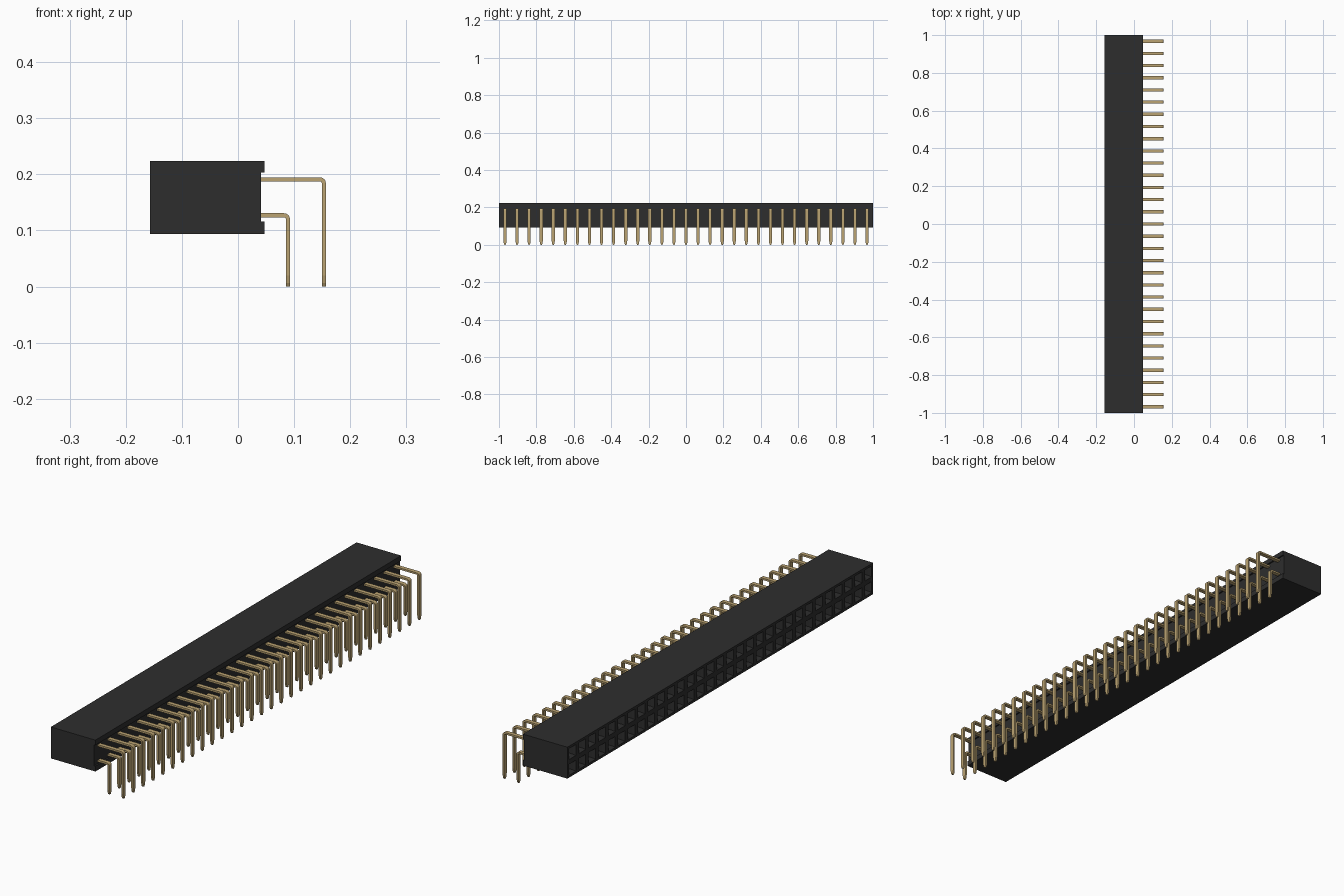
import bpy, bmesh
from math import sin, cos, pi
from mathutils import Matrix, Vector

default = bpy.data.objects.get("Cube")
if default:
    bpy.data.objects.remove(default, do_unlink=True)

COUNT = 31
PITCH = 2 / COUNT
FRONT, BACK, LIP = -0.157, 0.041, 0.047
BOTTOM, TOP = 0.094, 0.224


def material(name, rgb):
    mat = bpy.data.materials.new(name)
    mat.use_nodes = True
    mat.diffuse_color = (*rgb, 1)
    mat.node_tree.nodes["Principled BSDF"].inputs["Base Color"].default_value = (*rgb, 1)
    return mat


def add_object(name, bm, mat):
    bmesh.ops.recalc_face_normals(bm, faces=bm.faces)
    mesh = bpy.data.meshes.new(name)
    bm.to_mesh(mesh)
    bm.free()
    mesh.materials.append(mat)
    obj = bpy.data.objects.new(name, mesh)
    bpy.context.collection.objects.link(obj)
    return obj


black = material("black plastic", (0.027, 0.027, 0.027))
gold = material("gold metal", (0.5, 0.37, 0.17))


def housing():
    # Socket face: one grid cell per contact, facing -x
    bm = bmesh.new()
    half_height = (TOP - BOTTOM) / 2
    turn = Matrix(((0, 0, -1), (-1, 0, 0), (0, 1, 0))).to_4x4()
    place = Matrix.Translation((FRONT, 0, BOTTOM + half_height))
    bmesh.ops.create_grid(bm, x_segments=COUNT, y_segments=2, size=1,
                          matrix=place @ turn @ Matrix.Diagonal((1, half_height, 1, 1)))
    cells = bm.faces[:]

    # Side walls and back wall
    rim = [e for e in bm.edges if e.is_boundary]
    walls = bmesh.ops.extrude_edge_only(bm, edges=rim)["geom"]
    bmesh.ops.translate(bm, vec=(BACK - FRONT, 0, 0),
                        verts=[v for v in walls if isinstance(v, bmesh.types.BMVert)])
    bmesh.ops.contextual_create(bm, geom=[e for e in walls if isinstance(e, bmesh.types.BMEdge)])
    bmesh.ops.recalc_face_normals(bm, faces=bm.faces)

    # Square funnel and deep hole in every cell
    for thickness, depth in ((0.014, 0), (0.007, -0.01), (0.0005, -0.1)):
        bmesh.ops.inset_individual(bm, faces=cells, thickness=thickness, depth=depth)
    add_object("housing", bm, black)


def lip(name, low, high):
    bm = bmesh.new()
    place = Matrix.Translation(((BACK + LIP) / 2, 0, (low + high) / 2))
    bmesh.ops.create_cube(bm, size=1,
                          matrix=place @ Matrix.Diagonal((LIP - BACK, 2, high - low, 1)))
    add_object(name, bm, black)


def pin_row(name, x, z):
    # Flat strip swept along a bent path, narrowed at the tip
    radius, half_thick, half_wide = 0.007, 0.0037, 0.0085
    path = [(Vector((BACK - 0.01, 0, z)), Vector((0, 0, 1)), half_wide)]
    for i in range(5):
        a = pi / 2 * (1 - i / 4)
        normal = Vector((cos(a), 0, sin(a)))
        path.append((Vector((x - radius, 0, z - radius)) + normal * radius, normal, half_wide))
    for height, wide in ((0.02, half_wide), (0.006, 0.006), (0, 0.003)):
        path.append((Vector((x, 0, height)), Vector((1, 0, 0)), wide))

    bm = bmesh.new()
    rings = []
    for point, normal, wide in path:
        rings.append([bm.verts.new(point + normal * (s * half_thick) + Vector((0, t * wide, 0)))
                      for s, t in ((1, 1), (1, -1), (-1, -1), (-1, 1))])
    for a, b in zip(rings, rings[1:]):
        for i in range(4):
            j = (i + 1) % 4
            bm.faces.new((a[i], a[j], b[j], b[i]))
    bm.faces.new(rings[0])
    bm.faces.new(rings[-1])
    row = add_object(name, bm, gold)
    row.location.y = -1 + PITCH / 2
    array = row.modifiers.new("repeat", 'ARRAY')
    array.count = COUNT
    array.use_relative_offset = False
    array.use_constant_offset = True
    array.constant_offset_displace = (0, PITCH, 0)


housing()
lip("upper_lip", 0.203, TOP)
lip("lower_lip", BOTTOM, 0.116)
pin_row("lower_pins", 0.089, 0.127)
pin_row("upper_pins", 0.153, 0.191)
